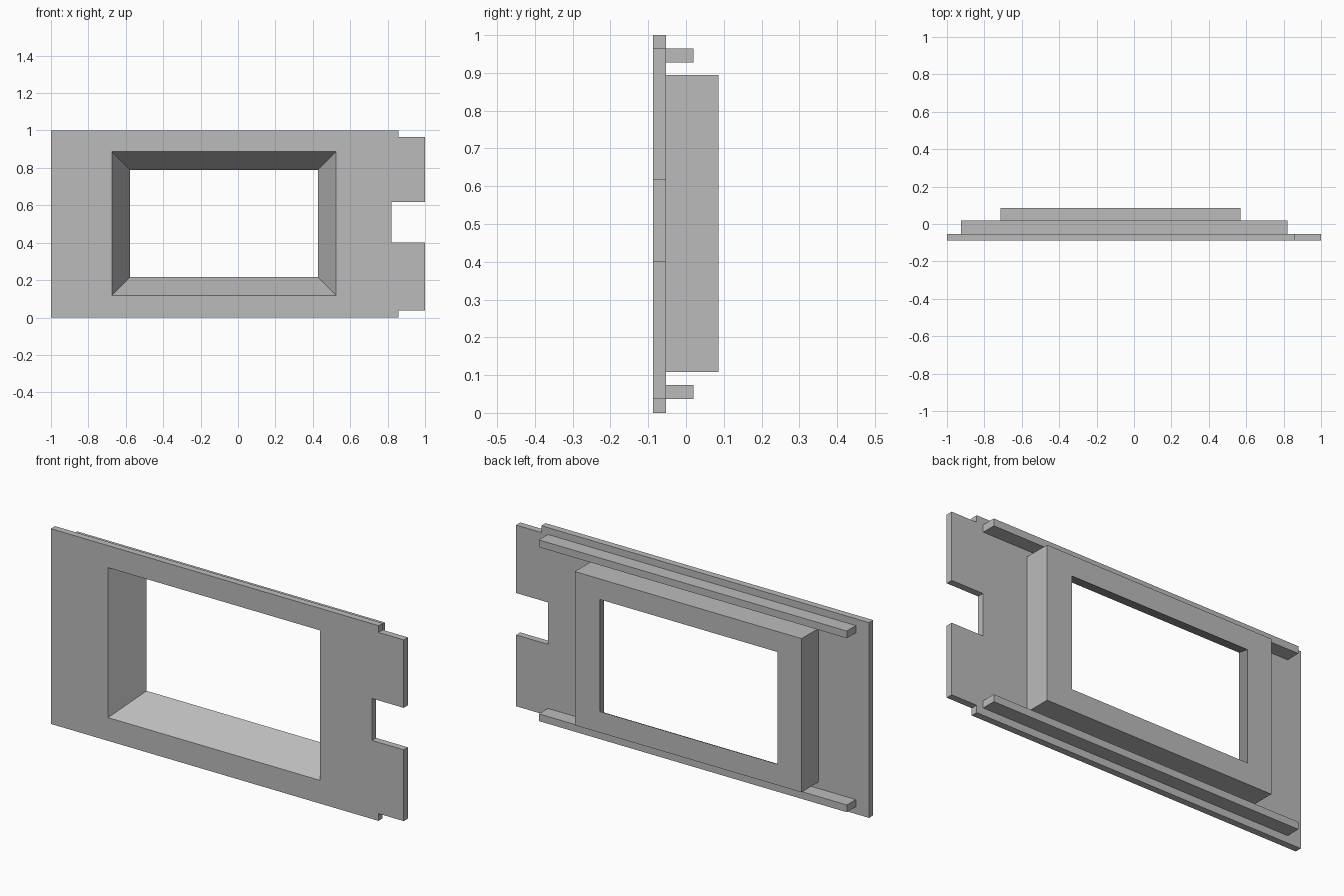
import bpy
import bmesh

cube = bpy.data.objects.get("Cube")
if cube:
    bpy.data.objects.remove(cube, do_unlink=True)

grey = bpy.data.materials.new("plain_grey")
grey.use_nodes = True
colour = (0.5, 0.5, 0.5, 1)
grey.diffuse_color = colour
grey.node_tree.nodes["Principled BSDF"].inputs["Base Color"].default_value = colour


def rect(x0, x1, z0, z1):
    return [(x0, z0), (x1, z0), (x1, z1), (x0, z1)]


def loft(name, front, back, y0, y1):
    """Solid between a front outline at y0 and a matching back outline at y1."""
    bm = bmesh.new()
    a = [bm.verts.new((x, y0, z)) for x, z in front]
    b = [bm.verts.new((x, y1, z)) for x, z in back]
    bm.faces.new(a)
    bm.faces.new(b[::-1])
    for i in range(len(a)):
        j = (i + 1) % len(a)
        bm.faces.new((a[j], a[i], b[i], b[j]))
    bmesh.ops.recalc_face_normals(bm, faces=bm.faces)
    mesh = bpy.data.meshes.new(name)
    bm.to_mesh(mesh)
    bm.free()
    mesh.materials.append(grey)
    obj = bpy.data.objects.new(name, mesh)
    bpy.context.collection.objects.link(obj)
    return obj


def combine(target, tool, operation):
    """Apply a boolean and discard the tool object."""
    mod = target.modifiers.new(operation, "BOOLEAN")
    mod.operation = operation
    mod.solver = "EXACT"
    mod.object = tool
    bpy.context.view_layer.objects.active = target
    bpy.ops.object.modifier_apply(modifier=mod.name)
    bpy.data.objects.remove(tool, do_unlink=True)


FRONT, PLATE_BACK, BACK = -0.087, -0.053, 0.086

# Face plate: stepped right-hand end with a square notch
lower_end = [(0.857, 0), (0.857, 0.037), (1, 0.037), (1, 0.402), (0.82, 0.402)]
upper_end = [(0.82, 0.617), (1, 0.617), (1, 0.965), (0.857, 0.965), (0.857, 1)]
outline = [(-1, 0)] + lower_end + upper_end + [(-1, 1)]
plate = loft("face_plate", outline, outline, FRONT, PLATE_BACK)

# Raised housing behind the plate, sunk slightly into it before joining
box = rect(-0.715, 0.57, 0.108, 0.895)
combine(plate, loft("housing", box, box, PLATE_BACK - 0.015, BACK), "UNION")

# Tapered window opening, running past both faces for a clean cut
depth, taper, extra = BACK - FRONT, 0.097, 0.01
grow = taper * extra / depth


def opening(inset):
    return rect(-0.675 + inset, 0.525 - inset, 0.119 + inset, 0.887 - inset)


cutter = loft("opening_cutter", opening(-grow), opening(taper + grow),
              FRONT - extra, BACK + extra)
combine(plate, cutter, "DIFFERENCE")

# Long rails along the back of the plate
for name, z in (("lower_rail", 0.037), ("upper_rail", 0.928)):
    bar = rect(-0.925, 0.82, z, z + 0.037)
    loft(name, bar, bar, PLATE_BACK, 0.02)
